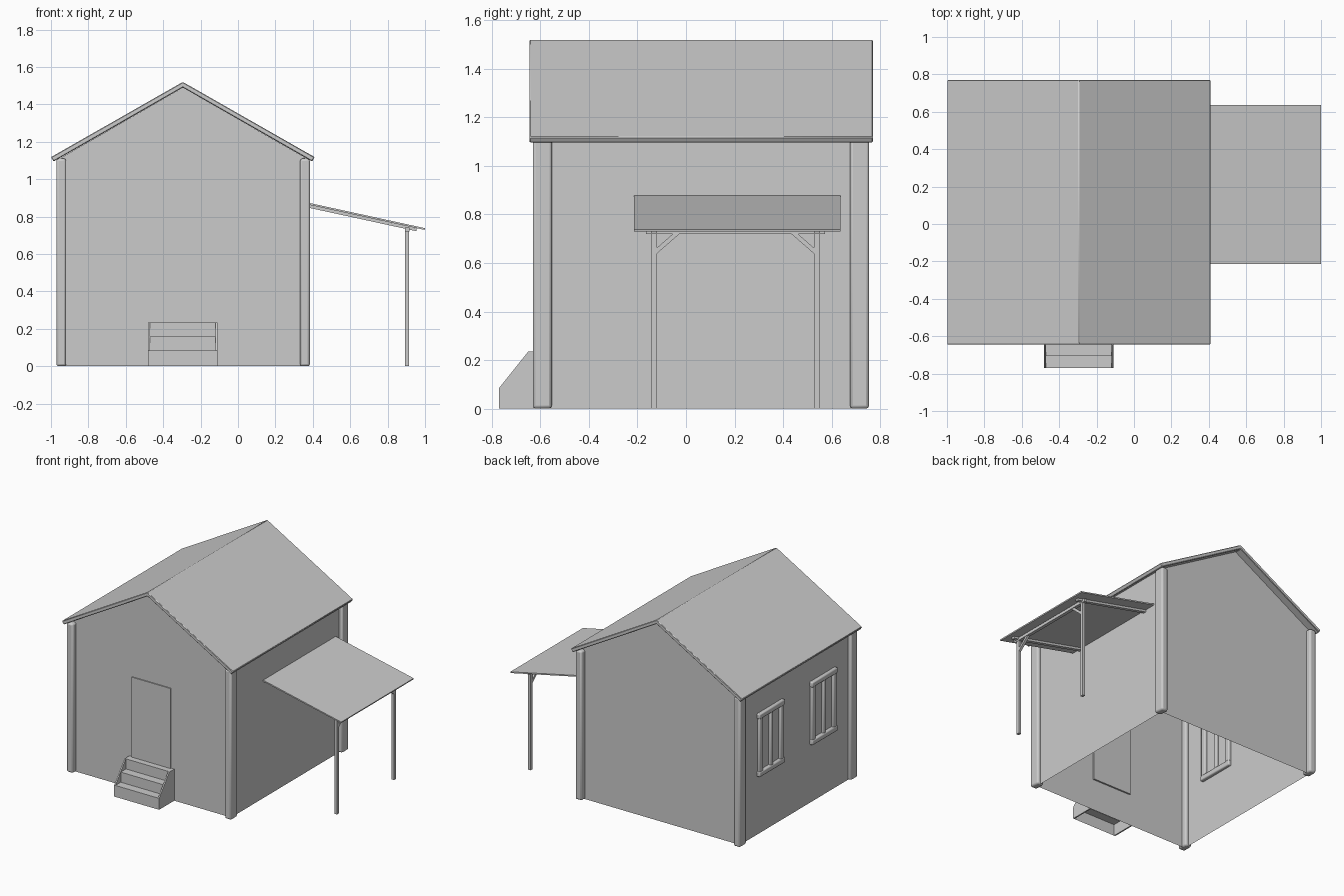
import bpy, bmesh
from math import atan2, hypot
from mathutils import Vector, Matrix

if "Cube" in bpy.data.objects:
    bpy.data.objects.remove(bpy.data.objects["Cube"])


def finish(bm, name, bevel=0.0, segs=2):
    bmesh.ops.recalc_face_normals(bm, faces=bm.faces)
    me = bpy.data.meshes.new(name)
    bm.to_mesh(me)
    bm.free()
    ob = bpy.data.objects.new(name, me)
    bpy.context.collection.objects.link(ob)
    if bevel:
        m = ob.modifiers.new("Bevel", 'BEVEL')
        m.width, m.segments = bevel, segs
    return ob


def box(name, x0, x1, y0, y1, z0, z1, bevel=0.0):
    bm = bmesh.new()
    size = Matrix.Diagonal((x1 - x0, y1 - y0, z1 - z0, 1))
    mid = Matrix.Translation(((x0 + x1) / 2, (y0 + y1) / 2, (z0 + z1) / 2))
    bmesh.ops.create_cube(bm, size=1, matrix=mid @ size)
    return finish(bm, name, bevel)


def beam(name, a, b, w, h):
    """Square bar from a to b."""
    a, b = Vector(a), Vector(b)
    d = b - a
    rot = d.to_track_quat('X', 'Z').to_matrix().to_4x4()
    bm = bmesh.new()
    bmesh.ops.create_cube(bm, size=1, matrix=Matrix.Translation((a + b) / 2) @ rot
                          @ Matrix.Diagonal((d.length, w, h, 1)))
    return finish(bm, name)


def prism(name, pts, axis, lo, hi, bevel=0.0):
    """Extrude a closed profile: (x, z) along y or (y, z) along x."""
    bm = bmesh.new()
    co = (lambda p: (p[0], lo, p[1])) if axis == 'Y' else (lambda p: (lo, p[0], p[1]))
    f = bm.faces.new([bm.verts.new(co(p)) for p in pts])
    ext = bmesh.ops.extrude_face_region(bm, geom=[f])
    vec = (0, hi - lo, 0) if axis == 'Y' else (hi - lo, 0, 0)
    bmesh.ops.translate(bm, vec=vec, verts=[v for v in ext['geom'] if isinstance(v, bmesh.types.BMVert)])
    return finish(bm, name, bevel, 1)


def open_bottom(ob, z):
    """Remove the level faces at height z."""
    bm = bmesh.new()
    bm.from_mesh(ob.data)
    bmesh.ops.delete(bm, geom=[f for f in bm.faces if all(abs(v.co.z - z) < 1e-4 for v in f.verts)],
                     context='FACES')
    bm.to_mesh(ob.data)
    bm.free()


# House shell: gabled walls above a base band, open underneath
CX, X0, X1, Y0, Y1, BASE = -0.295, -0.945, 0.358, -0.592, 0.715, 0.235
walls = prism("walls", [(X0, BASE), (X1, BASE), (X1, 1.116), (CX, 1.49), (X0, 1.116)], 'Y', Y0, Y1)
open_bottom(walls, BASE)
base = box("foundation", X0, X1, Y0, Y1, 0, BASE)
open_bottom(base, 0)
open_bottom(base, BASE)

# Gable roof slab
prism("roof", [(CX, 1.52), (0.41, 1.118), (0.396, 1.095), (CX, 1.49), (-0.986, 1.095), (-1.0, 1.118)],
      'Y', -0.645, 0.77, 0.004)

# Corner posts
for x in (X0, X1):
    for y in (Y0, Y1):
        box("corner_post", x - 0.0265, x + 0.0265, y - 0.039, y + 0.039, 0, 1.11, 0.012)

# Door panel
box("door", -0.457, -0.135, Y0 - 0.008, Y0 + 0.012, BASE, 0.83)

# Front steps between thin cheeks, open underneath
steps = prism("front_steps", [(-0.77, 0), (-0.77, 0.085), (-0.707, 0.085), (-0.707, 0.16),
              (-0.645, 0.16), (-0.645, 0.235), (Y0, 0.235), (Y0, 0)], 'X', -0.48, -0.11)
open_bottom(steps, 0)
for x in (-0.48, -0.12):
    prism("step_cheek", [(-0.77, 0), (-0.77, 0.085), (-0.65, 0.235), (Y0, 0.235), (Y0, 0)],
          'X', x, x + 0.01)

# Two barred windows on the left wall
for yc in (0.365, -0.255):
    for dy in (-0.125, 0, 0.125):
        w = 0.022 if dy else 0.014
        box("window_upright", X0 - 0.02, X0 + 0.02, yc + dy - w, yc + dy + w, 0.45, 0.88, 0.008)
    for z in (0.43, 0.86):
        box("window_rail", X0 - 0.024, X0 + 0.024, yc - 0.15, yc + 0.15, z, z + 0.04, 0.008)

# Side canopy
prism("canopy_roof", [(X1, 0.878), (1.0, 0.738), (0.998, 0.729), (X1, 0.868)], 'Y', -0.215, 0.637)
for y, s in ((-0.132, 1), (0.539, -1)):
    beam("canopy_rafter", (X1, y, 0.860), (0.955, y, 0.730), 0.025, 0.016)
    box("canopy_post", 0.894, 0.915, y - 0.0125, y + 0.0125, 0, 0.73)
    beam("canopy_brace", (0.905, y, 0.640), (0.905, y + s * 0.10, 0.727), 0.018, 0.018)
box("canopy_beam", 0.893, 0.917, -0.165, 0.572, 0.720, 0.742)

# Smooth shading with sharp edges kept
bpy.ops.object.select_all(action='SELECT')
bpy.context.view_layer.objects.active = walls
bpy.ops.object.shade_smooth_by_angle()
